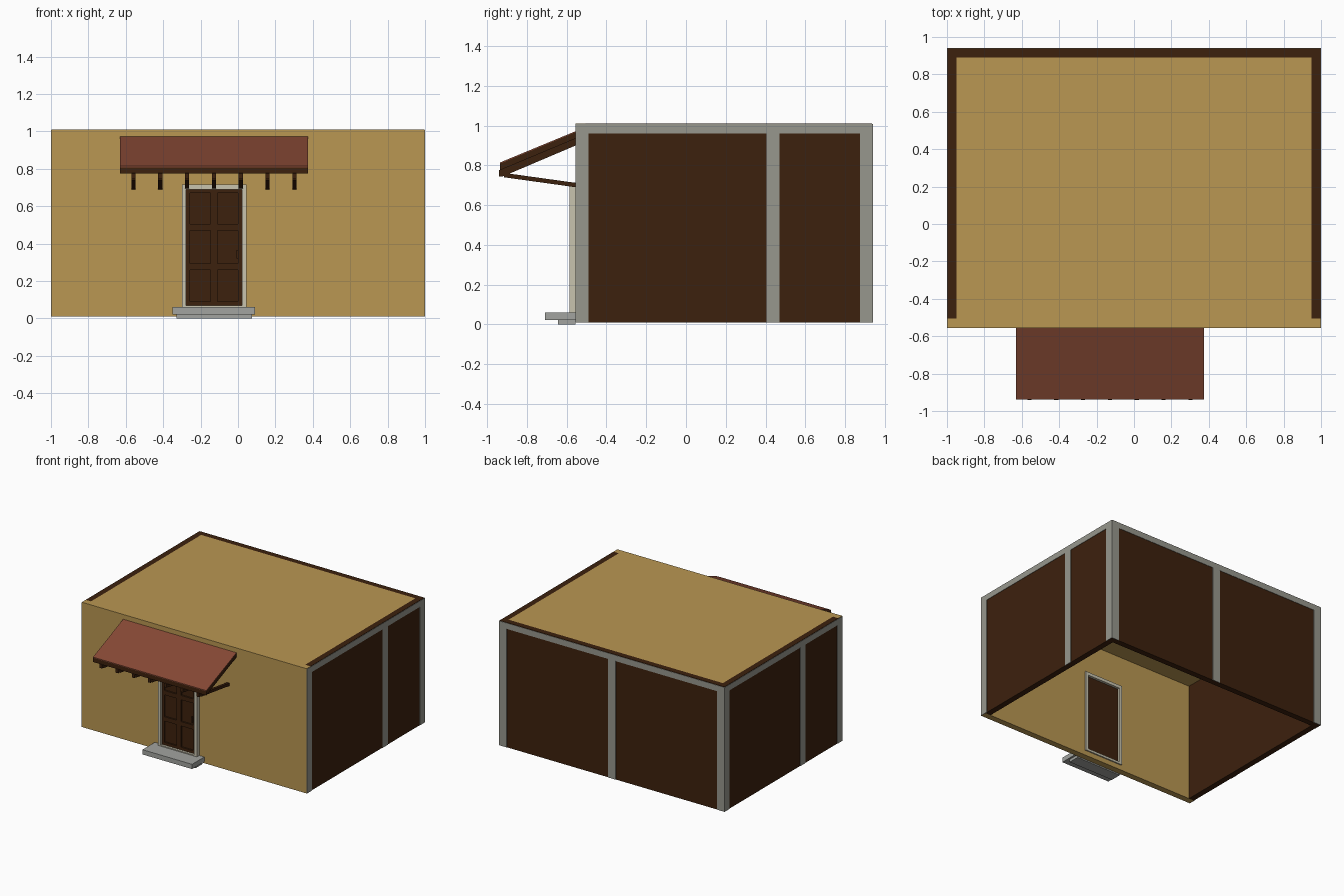
import bpy, bmesh

if "Cube" in bpy.data.objects:
    bpy.data.objects.remove(bpy.data.objects["Cube"])


def material(name, rgb):
    m = bpy.data.materials.new(name)
    m.diffuse_color = (*rgb, 1)
    m.use_nodes = True
    m.node_tree.nodes["Principled BSDF"].inputs["Base Color"].default_value = m.diffuse_color
    return m


TAN = material("tan plaster", (0.49, 0.31, 0.085))
BROWN = material("dark brown wood", (0.046, 0.015, 0.004))
GREY = material("grey beam", (0.31, 0.31, 0.27))
STONE = material("step stone", (0.36, 0.37, 0.35))
CREAM = material("cream trim", (0.58, 0.55, 0.43))
RED = material("red brown roofing", (0.24, 0.066, 0.035))


def finish(bm, name, mat):
    bmesh.ops.recalc_face_normals(bm, faces=bm.faces)
    me = bpy.data.meshes.new(name)
    bm.to_mesh(me)
    bm.free()
    me.materials.append(mat)
    ob = bpy.data.objects.new(name, me)
    bpy.context.collection.objects.link(ob)
    return ob


def boxes(name, mat, *ranges):
    """One object made of boxes given as (x0, x1, y0, y1, z0, z1)."""
    bm = bmesh.new()
    for x0, x1, y0, y1, z0, z1 in ranges:
        for v in bmesh.ops.create_cube(bm, size=1)["verts"]:
            v.co = (x1 if v.co.x > 0 else x0,
                    y1 if v.co.y > 0 else y0,
                    z1 if v.co.z > 0 else z0)
    return finish(bm, name, mat)


def ring(name, mat, outer, inner, y0, y1):
    """Rectangular panel with a rectangular opening, extruded along y."""
    bm = bmesh.new()
    loops = [[bm.verts.new((x, y0, z)) for x, z in
              ((a, c), (b, c), (b, d), (a, d))] for a, b, c, d in (outer, inner)]
    o, n = loops
    faces = [bm.faces.new((o[i], o[(i + 1) % 4], n[(i + 1) % 4], n[i]))
             for i in range(4)]
    ext = bmesh.ops.extrude_face_region(bm, geom=faces, use_keep_orig=True)
    for g in ext["geom"]:
        if isinstance(g, bmesh.types.BMVert):
            g.co.y = y1
    return finish(bm, name, mat)


def side_profile(name, mat, pts, x0, x1):
    """Extrude a y-z profile from x0 to x1."""
    bm = bmesh.new()
    face = bm.faces.new([bm.verts.new((x0, y, z)) for y, z in pts])
    ext = bmesh.ops.extrude_face_region(bm, geom=[face], use_keep_orig=True)
    for g in ext["geom"]:
        if isinstance(g, bmesh.types.BMVert):
            g.co.x = x1
    return finish(bm, name, mat)


F, B, Z0, Z1 = -0.555, 0.94, 0.01, 1.01   # front, back, bottom, top
T, P = 0.05, 0.003                        # wall thickness, beam relief
MID = (F + B) / 2

# Walls and roof, open underneath
ring("front_wall", TAN, (-1 + P, 1 - P, Z0, Z1), (-0.30, 0.045, 0.06, 0.715), F, F + T)
boxes("roof_panel", TAN, (-0.95, 0.95, F + T, B - T, Z1 - T, Z1))
boxes("right_wall", BROWN, (0.95, 1 - P, F + T, B - P, Z0, Z1))
boxes("left_wall", BROWN, (-1 + P, -0.95, F + T, B - P, Z0, Z1))
boxes("back_wall", BROWN, (-0.95, 0.95, B - T, B - P, Z0, Z1))

# Grey beams: two corner posts, one dividing post and a top beam per wall
spans = [(F, -0.49), (0.405, 0.47), (0.875, B)]
for side, name in ((1, "right_beams"), (-1, "left_beams")):
    parts = []
    x0, x1 = sorted((side * (1 - P), side))
    for a, b in spans:
        if side < 0:   # the left wall is the right wall turned around
            a, b = 2 * MID - b, 2 * MID - a
        parts.append((x0, x1, a, b, Z0, Z1 - T))
    parts.append((x0, x1, F, B, Z1 - T, Z1 - P))
    boxes(name, GREY, *parts)
boxes("back_beams", GREY, (-1, 1, B - P, B, Z1 - T, Z1 - P),
      *[(c - 0.034, c + 0.034, B - P, B, Z0, Z1 - T) for c in (-0.966, 0, 0.966)])

# Door frame and panelled door
ring("door_frame", CREAM, (-0.30, 0.045, 0.05, 0.715), (-0.277, 0.021, 0.068, 0.69),
     -0.585, -0.495)
boxes("door_slab", BROWN, (-0.277, 0.021, -0.555, -0.515, 0.068, 0.69))
ring("door_border", BROWN, (-0.277, 0.021, 0.068, 0.69), (-0.257, 0.0, 0.09, 0.672),
     -0.567, -0.555)
boxes("door_rails", BROWN, (-0.147, -0.11, -0.567, -0.555, 0.09, 0.672),
      *[(a, b, -0.567, -0.555, z, z + 0.035) for z in (0.26, 0.47)
        for a, b in ((-0.257, -0.147), (-0.11, 0.0))])
boxes("door_handle", BROWN, (-0.008, 0.002, -0.582, -0.567, 0.32, 0.365))

# Steps
boxes("lower_step", STONE, (-0.33, 0.075, -0.645, F, 0, 0.022))
boxes("upper_step", STONE, (-0.35, 0.09, -0.71, F, 0.022, 0.06))

# Awning: roofing sheet on a wooden board
AX0, AX1 = -0.63, 0.375
side_profile("awning_board", BROWN,
             [(-0.937, 0.775), (F, 0.935), (F, 0.967), (-0.937, 0.808)], AX0, AX1)
side_profile("awning_roofing", RED,
             [(-0.937, 0.808), (F, 0.967), (F, 0.972), (-0.937, 0.814)], AX0, AX1)

# Rafters and braces under the awning
for i in range(7):
    x = -0.559 + i * 0.1435
    side_profile(f"awning_rafter_{i + 1}", BROWN,
                 [(-0.94, 0.745), (-0.92, 0.745), (F, 0.9), (F, 0.935), (-0.94, 0.776)],
                 x - 0.011, x + 0.011)
    side_profile(f"awning_brace_{i + 1}", BROWN,
                 [(-0.915, 0.74), (F, 0.69), (F, 0.712), (-0.915, 0.762)],
                 x - 0.011, x + 0.011)
